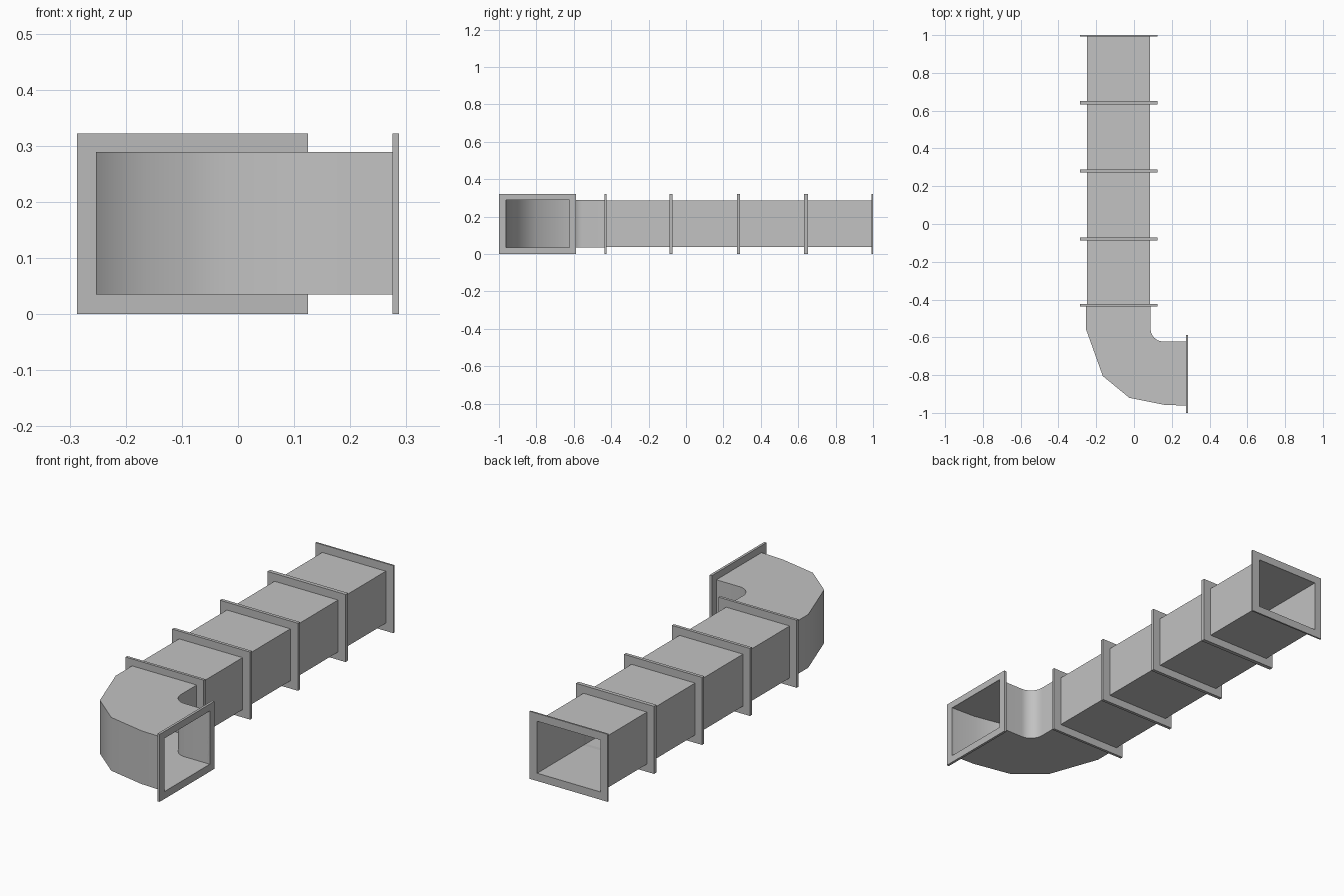
import bpy, bmesh, math
from mathutils import Vector

cube = bpy.data.objects.get("Cube")
if cube:
    bpy.data.objects.remove(cube, do_unlink=True)


def make_material(name, value):
    mat = bpy.data.materials.new(name)
    mat.use_nodes = True
    colour = (value, value, value, 1)
    mat.diffuse_color = colour
    mat.node_tree.nodes["Principled BSDF"].inputs["Base Color"].default_value = colour
    return mat


duct_grey = make_material("duct grey", 0.54)
flange_grey = make_material("flange grey", 0.49)


def finish(bm, name, mat):
    mesh = bpy.data.meshes.new(name)
    bm.to_mesh(mesh)
    bm.free()
    mesh.materials.append(mat)
    obj = bpy.data.objects.new(name, mesh)
    bpy.context.collection.objects.link(obj)
    return obj


def rectangle(bm, axis, at, a0, a1, z0, z1):
    """Four corners across the run of the duct; axis is the run direction."""
    corners = [(a0, z0), (a1, z0), (a1, z1), (a0, z1)]
    return [bm.verts.new((at, a, z) if axis == "x" else (a, at, z)) for a, z in corners]


def bridge(bm, first, second):
    for i in range(4):
        j = (i + 1) % 4
        bm.faces.new((first[i], first[j], second[j], second[i]))


def flange(name, axis, start, end, outer, inner):
    bm = bmesh.new()
    loops = [rectangle(bm, axis, at, *size) for at, size in
             ((start, outer), (end, outer), (end, inner), (start, inner))]
    for k in range(4):
        bridge(bm, loops[k], loops[(k + 1) % 4])
    bmesh.ops.recalc_face_normals(bm, faces=bm.faces)
    return finish(bm, name, flange_grey)


# Flange frames along the straight run
outer = (-0.287, 0.125, 0, 0.322)
inner = (-0.25, 0.085, 0.037, 0.285)
joints = [(-0.437, -0.424), (-0.087, -0.072), (0.273, 0.289), (0.632, 0.651), (0.992, 1.0)]
for i, (y0, y1) in enumerate(joints):
    flange(f"straight_flange_{i + 1}", "y", y0, y1, outer, inner)

# Open straight sections between the flanges
for i in range(len(joints) - 1):
    bm = bmesh.new()
    bridge(bm, rectangle(bm, "y", joints[i][1], *inner),
           rectangle(bm, "y", joints[i + 1][0], *inner))
    bmesh.ops.recalc_face_normals(bm, faces=bm.faces)
    finish(bm, f"straight_duct_{i + 1}", duct_grey)

# Elbow: faceted outer wall, rounded inner wall, flat top and bottom
outer_wall = [(-0.253, -0.43), (-0.253, -0.56), (-0.165, -0.805),
              (-0.025, -0.92), (0.16, -0.957), (0.28, -0.962)]
radius, steps = 0.066, 10
inner_wall = [(0.28, -0.622)]
for i in range(steps + 1):
    angle = math.pi * (1.5 - 0.5 * i / steps)
    inner_wall.append((0.154 + radius * math.cos(angle), -0.556 + radius * math.sin(angle)))
inner_wall.append((0.088, -0.43))

bm = bmesh.new()
outline = outer_wall + inner_wall
low = [bm.verts.new((x, y, 0.035)) for x, y in outline]
high = [bm.verts.new((x, y, 0.289)) for x, y in outline]
bm.faces.new(low)
bm.faces.new(high)
mouths = (len(outer_wall) - 1, len(outline) - 1)
for i in range(len(outline)):
    if i not in mouths:
        j = (i + 1) % len(outline)
        bm.faces.new((low[i], low[j], high[j], high[i]))
bmesh.ops.recalc_face_normals(bm, faces=bm.faces)
# Turn the shell outward if needed
floor = min(bm.faces, key=lambda f: f.calc_center_median().z)
if floor.normal.dot(Vector((0, 0, -1))) < 0:
    bmesh.ops.reverse_faces(bm, faces=bm.faces)
elbow = finish(bm, "elbow_duct", duct_grey)
bpy.ops.object.select_all(action="DESELECT")
elbow.select_set(True)
bpy.context.view_layer.objects.active = elbow
bpy.ops.object.shade_smooth_by_angle(angle=math.radians(40))

# Flange at the side mouth of the elbow
flange("elbow_flange", "x", 0.275, 0.287, (-1, -0.588, 0, 0.322), (-0.962, -0.622, 0.035, 0.289))
